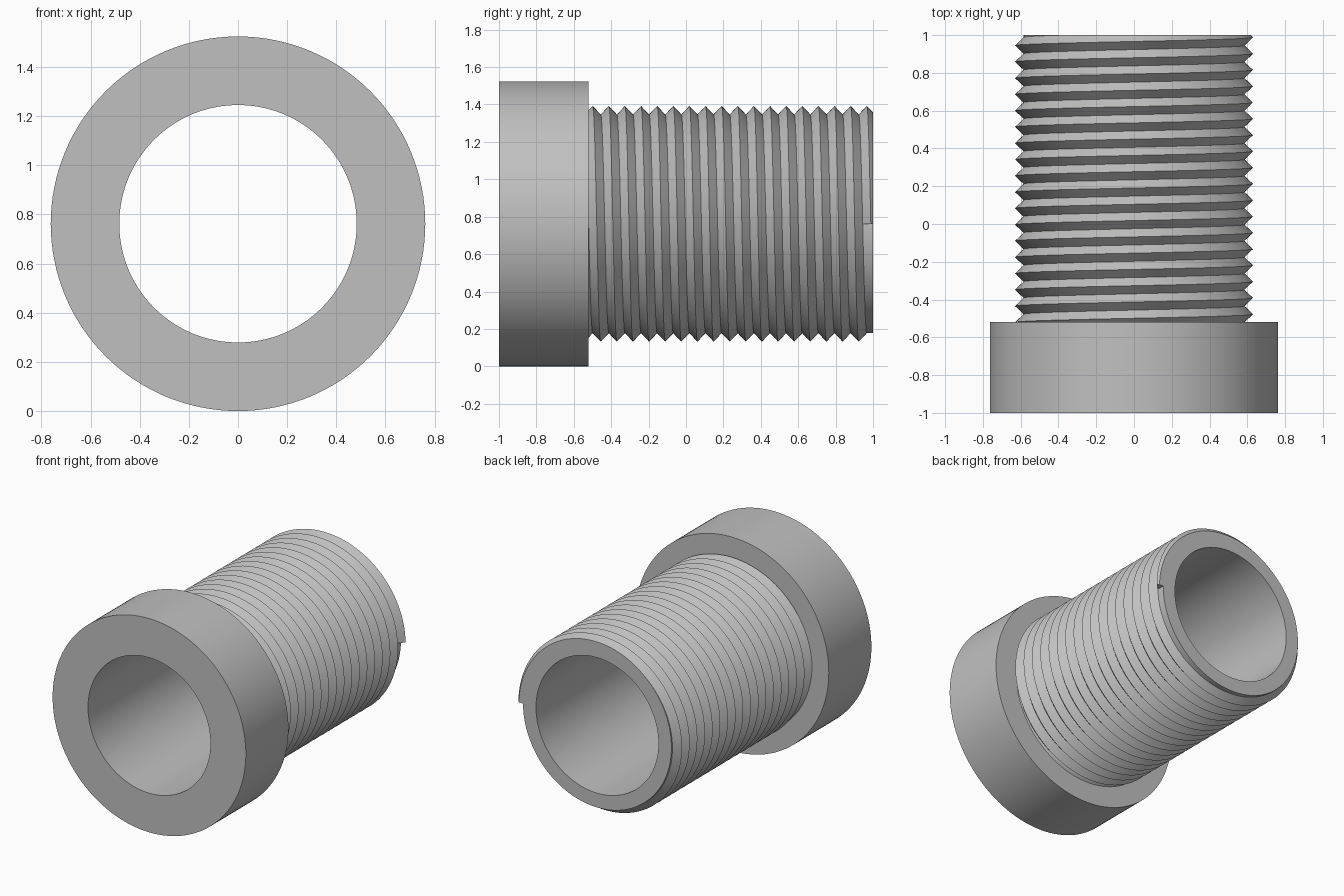
import bpy, bmesh, math

if "Cube" in bpy.data.objects:
    bpy.data.objects.remove(bpy.data.objects["Cube"])

SEG = 128                # sides around the axis
AXIS_Z = 0.762           # height of the fitting's axis
BORE, CORE, CREST, COLLAR = 0.483, 0.585, 0.63, 0.762
FRONT, STEP, BACK = -1.0, -0.52, 1.0
PITCH, TURNS, LAST_CREST = 0.0862, 19, 0.988

grey = bpy.data.materials.new("plain grey")
grey.use_nodes = True
colour = (0.53, 0.53, 0.53, 1)
grey.diffuse_color = colour
grey.node_tree.nodes["Principled BSDF"].inputs["Base Color"].default_value = colour


def section(bm, profile, step, shift=0.0):
    """Place a (radius, y) profile at one angular step around the axis."""
    a = math.tau * step / SEG
    return [bm.verts.new((r * math.cos(a), y + shift, AXIS_Z - r * math.sin(a)))
            for r, y in profile]


def bridge(bm, a, b):
    for i in range(len(a)):
        j = (i + 1) % len(a)
        bm.faces.new((a[i], a[j], b[j], b[i]))


def finish(bm, name):
    bmesh.ops.recalc_face_normals(bm, faces=bm.faces)
    mesh = bpy.data.meshes.new(name)
    bm.to_mesh(mesh)
    bm.free()
    mesh.materials.append(grey)
    obj = bpy.data.objects.new(name, mesh)
    bpy.context.collection.objects.link(obj)
    bpy.ops.object.select_all(action='DESELECT')
    obj.select_set(True)
    bpy.context.view_layer.objects.active = obj
    bpy.ops.object.shade_smooth_by_angle(angle=math.radians(25))


# Hollow body: wide front collar and straight tube
bm = bmesh.new()
outline = [(BORE, FRONT), (COLLAR, FRONT), (COLLAR, STEP),
           (CORE, STEP), (CORE, BACK), (BORE, BACK)]
rings = [section(bm, outline, s) for s in range(SEG)]
for s in range(SEG):
    bridge(bm, rings[s], rings[(s + 1) % SEG])
finish(bm, "collared_tube")

# Right-handed V thread, starting inside the collar and ending at the +x side
bm = bmesh.new()
ridge = [(CORE, -PITCH / 2), (CREST, 0), (CORE, PITCH / 2)]
steps = TURNS * SEG
rings = [section(bm, ridge, s, LAST_CREST - PITCH * (steps - s) / SEG)
         for s in range(steps + 1)]
for a, b in zip(rings, rings[1:]):
    bridge(bm, a, b)
bm.faces.new(rings[0])
bm.faces.new(rings[-1])

# Trim the thread flush with the back end and close the cut
bmesh.ops.bisect_plane(bm, geom=bm.verts[:] + bm.edges[:] + bm.faces[:], dist=1e-6,
                       plane_co=(0, BACK, 0), plane_no=(0, 1, 0), clear_outer=True)
rim = [e for e in bm.edges if e.is_boundary]
fill = bmesh.ops.holes_fill(bm, edges=rim, sides=0)
bmesh.ops.triangulate(bm, faces=fill["faces"])
finish(bm, "screw_thread")
